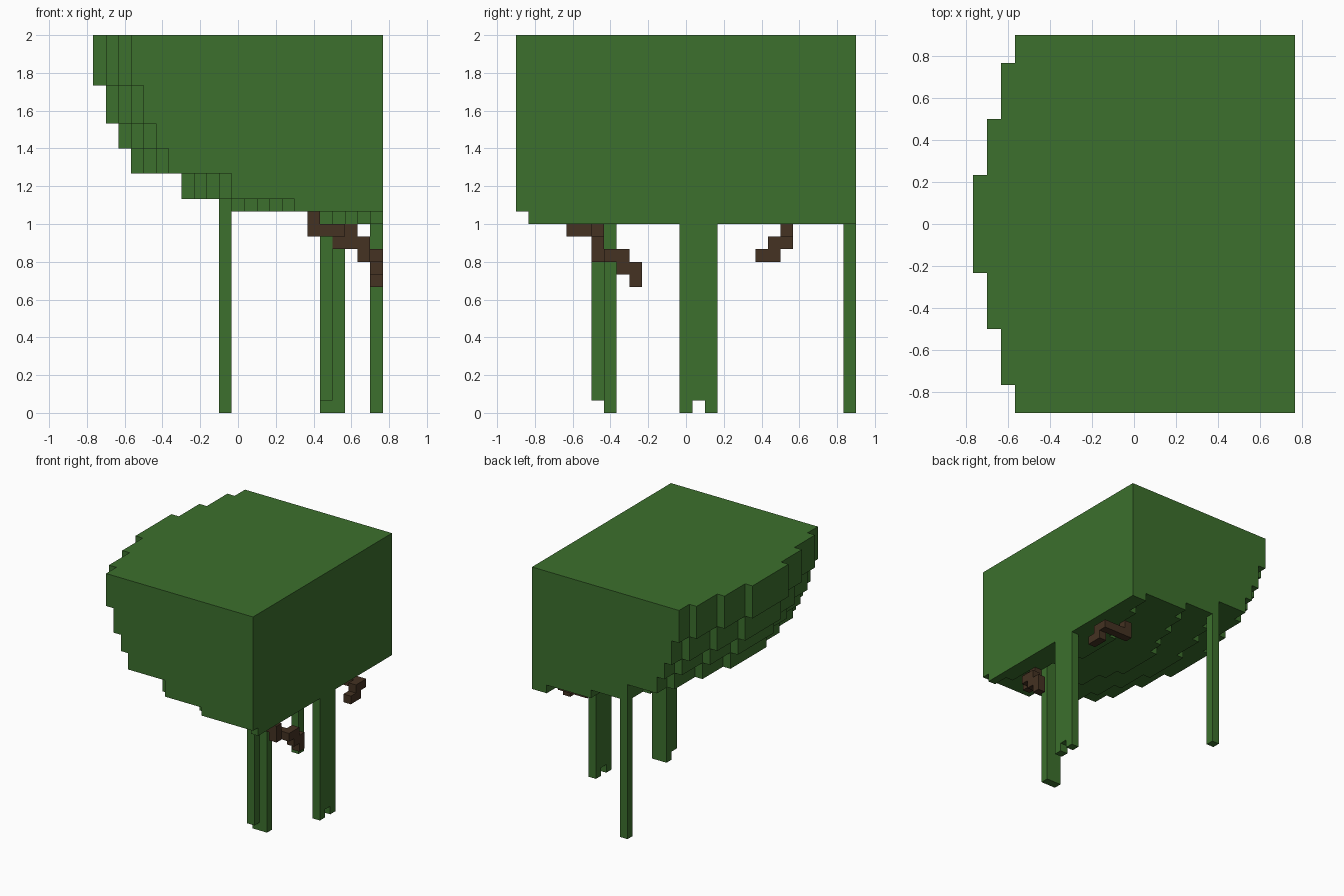
import bpy
import bmesh

cube = bpy.data.objects.get("Cube")
if cube:
    bpy.data.objects.remove(cube, do_unlink=True)

U = 2 / 30                       # edge of one block
NX, NY = 23, 27                  # blocks across and deep


def material(name, rgb):
    mat = bpy.data.materials.new(name)
    mat.use_nodes = True
    mat.diffuse_color = (*rgb, 1)
    bsdf = next(n for n in mat.node_tree.nodes if n.type == "BSDF_PRINCIPLED")
    bsdf.inputs["Base Color"].default_value = (*rgb, 1)
    bsdf.inputs["Roughness"].default_value = 0.9
    return mat


leaf = material("leaf green", (0.045, 0.16, 0.026))
bark = material("bark brown", (0.058, 0.032, 0.016))


def add_prism(bm, outline, low, high):
    """Extrude an outline given in blocks from one level to another."""
    verts = [bm.verts.new(((x - NX / 2) * U, (y - NY / 2) * U, low * U)) for x, y in outline]
    face = bm.faces.new(verts)
    top = bmesh.ops.extrude_face_region(bm, geom=[face])["geom"]
    moved = [v for v in top if isinstance(v, bmesh.types.BMVert)]
    bmesh.ops.translate(bm, verts=moved, vec=(0, 0, (high - low) * U))


def make_part(name, prisms, mat):
    bm = bmesh.new()
    for outline, low, high in prisms:
        add_prism(bm, outline, low, high)
    bmesh.ops.recalc_face_normals(bm, faces=bm.faces)
    mesh = bpy.data.meshes.new(name)
    bm.to_mesh(mesh)
    bm.free()
    mesh.materials.append(mat)
    obj = bpy.data.objects.new(name, mesh)
    bpy.context.collection.objects.link(obj)
    return obj


def box(x, y, z, dx=1, dy=1, dz=1):
    return [(x, y), (x + dx, y), (x + dx, y + dy), (x, y + dy)], z, z + dz


def stepped_outline(start, centre, run):
    """Straight on the left side, stepped back every few rows on the right side."""
    rows = [(j, start + int(abs(j - centre) / run + 1e-6)) for j in range(NY)]
    rows = [r for r in rows if r[1] < NX]
    first, last = rows[0][0], rows[-1][0] + 1
    points = [(NX, last), (NX, first)]
    previous = None
    for j, x in rows:
        if x != previous:
            if previous is not None:
                points.append((previous, j))
            points.append((x, j))
            previous = x
    points.append((previous, last))
    return points


# Leafy canopy tiers: bottom level, top level, first column, centre row, rows per step
tiers = [
    (26, 30, 0, 13, 4),
    (23, 26, 1, 13, 4),
    (21, 23, 2, 13, 4),
    (19, 21, 3, 13, 4),
    (17, 19, 7, 13.5, 13.5 / 4),
    (16, 17, 11, 13.5, 13.5 / 5),
    (15, 16, 18, 14.5, 14.5 / 5),
]
make_part("canopy", [(stepped_outline(s, c, r), lo, hi) for lo, hi, s, c, r in tiers], leaf)

# Hanging vines
make_part("front_vine", [box(18, 6, 1, dz=15), box(18, 7, 0, dx=2, dz=16)], leaf)
make_part("side_vine", [box(22, 13, 0, dz=15), box(22, 14, 1, dz=14),
                        box(22, 15, 0, dz=15)], leaf)
make_part("back_vine", [box(10, 26, 0, dz=17)], leaf)

# Crooked branches
make_part("front_branch", [
    box(17, 4, 14, dz=2), box(18, 4, 14, dx=2), box(19, 5, 14, dy=2), box(20, 6, 14),
    box(19, 6, 13, dx=3), box(21, 6, 12, dy=2), box(22, 7, 12, dy=2),
    box(22, 8, 11, dy=2), box(22, 9, 10)], bark)
make_part("back_branch", [
    box(19, 21, 14), box(19, 21, 13, dx=4), box(22, 20, 13), box(22, 19, 12, dy=2)], bark)
